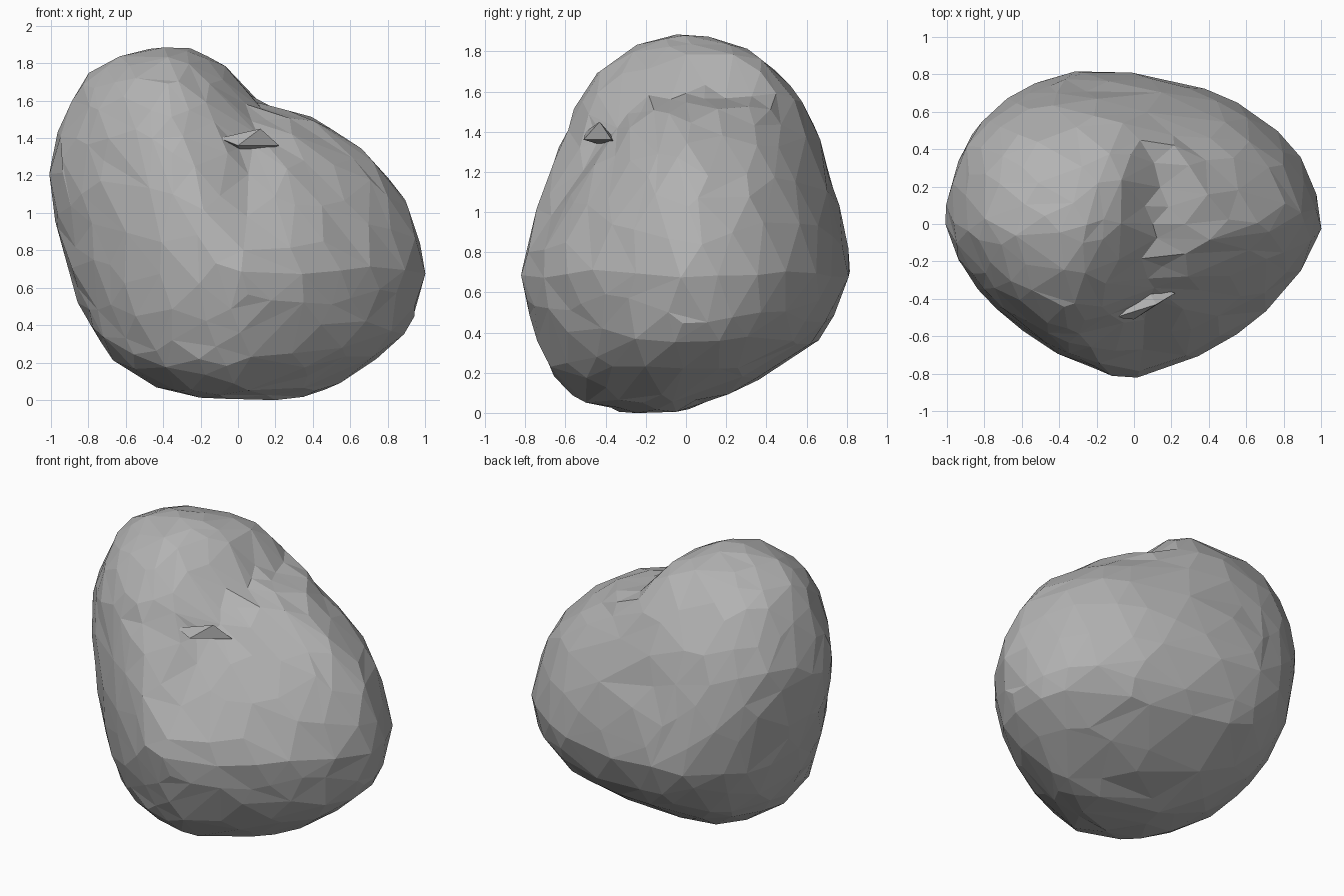
import bpy, bmesh, math, random
from mathutils import Vector

random.seed(7)
default = bpy.data.objects.get("Cube")
if default:
    bpy.data.objects.remove(default, do_unlink=True)

# One stone colour
stone = bpy.data.materials.new("stone grey")
stone.use_nodes = True
colour = (0.45, 0.45, 0.45, 1)
stone.diffuse_color = colour
shader = next(n for n in stone.node_tree.nodes if n.type == 'BSDF_PRINCIPLED')
shader.inputs["Base Color"].default_value = colour
shader.inputs["Roughness"].default_value = 0.9

# Section limits: height, right, left, front, back
SECTIONS = [
    (0, -.15, .28, -.32, 0),
    (.05, -.36, .45, -.49, .09),
    (.12, -.54, .58, -.59, .28),
    (.22, -.67, .75, -.68, .45),
    (.37, -.78, .92, -.74, .66),
    (.53, -.85, .97, -.79, .76),
    (.72, -.91, 1, -.82, .82),
    (1, -.98, .93, -.75, .77),
    (1.23, -1, .78, -.66, .7),
    (1.4, -.97, .57, -.6, .65),
    (1.5, -.93, .41, -.57, .6),
    (1.6, -.89, .18, -.52, .53),
    (1.7, -.84, .05, -.43, .46),
    (1.8, -.71, -.08, -.3, .32),
    (1.85, -.6, -.19, -.2, .17),
    (1.88, -.42, -.27, -.1, .06),
]


def clamp(v):
    return max(0.0, min(1.0, v))


def mix(a, b, t):
    return a + (b - a) * t


def limits(z):
    for low, high in zip(SECTIONS, SECTIONS[1:]):
        if z <= high[0]:
            t = (z - low[0]) / (high[0] - low[0])
            return [mix(a, b, t) for a, b in zip(low[1:], high[1:])]
    return SECTIONS[-1][1:]


def boulder_point(d):
    """Map a point of the unit sphere to the lopsided boulder."""
    z = 0.94 * (1 + d.z)
    x0, x1, y0, y1 = limits(z)
    rise = clamp((z - 0.7) / 0.7)
    low = clamp(1 - z / 0.5)
    ym = -0.15 * low
    front = d.y < 0
    xm = -0.35 * rise if front else -0.17 - 0.2 * rise
    flat = Vector((d.x, d.y))
    if flat.length < 1e-4:
        return Vector(((x0 + x1) / 2, (y0 + y1) / 2, z))
    c, s = flat.normalized()
    # The front is a blunt wedge, the back is round with a high corner
    if front and c > 0:
        p = 1.53 - 0.2 * rise - 0.15 * low
    elif front:
        p = 1.62 + 0.4 * clamp(1 - z / 0.9)
    elif c > 0:
        p = mix(2.05, 4.5, clamp((z - 1.45) / 0.2))
    else:
        p = 2.25
    r = (abs(c) ** p + abs(s) ** p) ** (-1 / p)
    sx = x1 - xm if c > 0 else xm - x0
    sy = ym - y0 if front else y1 - ym
    return Vector((xm + sx * r * c, ym + sy * r * s, z))


# Groove between the tall lobe and the low lobe
GROOVE = [Vector(v) for v in ((.05, -.62, .95), (.04, -.42, 1.4),
                              (.07, 0, 1.64), (.1, .45, 1.55))]


def groove_depth(p):
    nearest = 9
    for a, b in zip(GROOVE, GROOVE[1:]):
        t = clamp((p - a).dot(b - a) / (b - a).length_squared)
        nearest = min(nearest, (p - a.lerp(b, t)).length)
    return 0.065 * math.exp(-(nearest / 0.15) ** 2)


def add_object(name, bm):
    mesh = bpy.data.meshes.new(name)
    bm.to_mesh(mesh)
    bm.free()
    mesh.materials.append(stone)
    obj = bpy.data.objects.new(name, mesh)
    bpy.context.collection.objects.link(obj)
    return obj


# Boulder, with a slightly uneven skin
bm = bmesh.new()
bmesh.ops.create_icosphere(bm, subdivisions=4, radius=1)
core = Vector((0, 0, 0.85))
for v in bm.verts:
    p = boulder_point(v.co)
    inward = (core - p).normalized()
    v.co = p + inward * (groove_depth(p) + random.uniform(-0.012, 0.007))
    v.co.z = max(0, v.co.z)
boulder = add_object("boulder", bm)

# Break the even mesh into irregular flat facets
facets = boulder.modifiers.new("facets", 'DECIMATE')
facets.ratio = 0.45

# Small chipped ledge on the front
bm = bmesh.new()
for co in ((-.1, -.5, 1.4), (.12, -.43, 1.45), (.22, -.37, 1.36),
           (0, -.51, 1.36), (.04, -.3, 1.3)):
    bm.verts.new(co)
bmesh.ops.convex_hull(bm, input=bm.verts)
add_object("chipped_ledge", bm)
